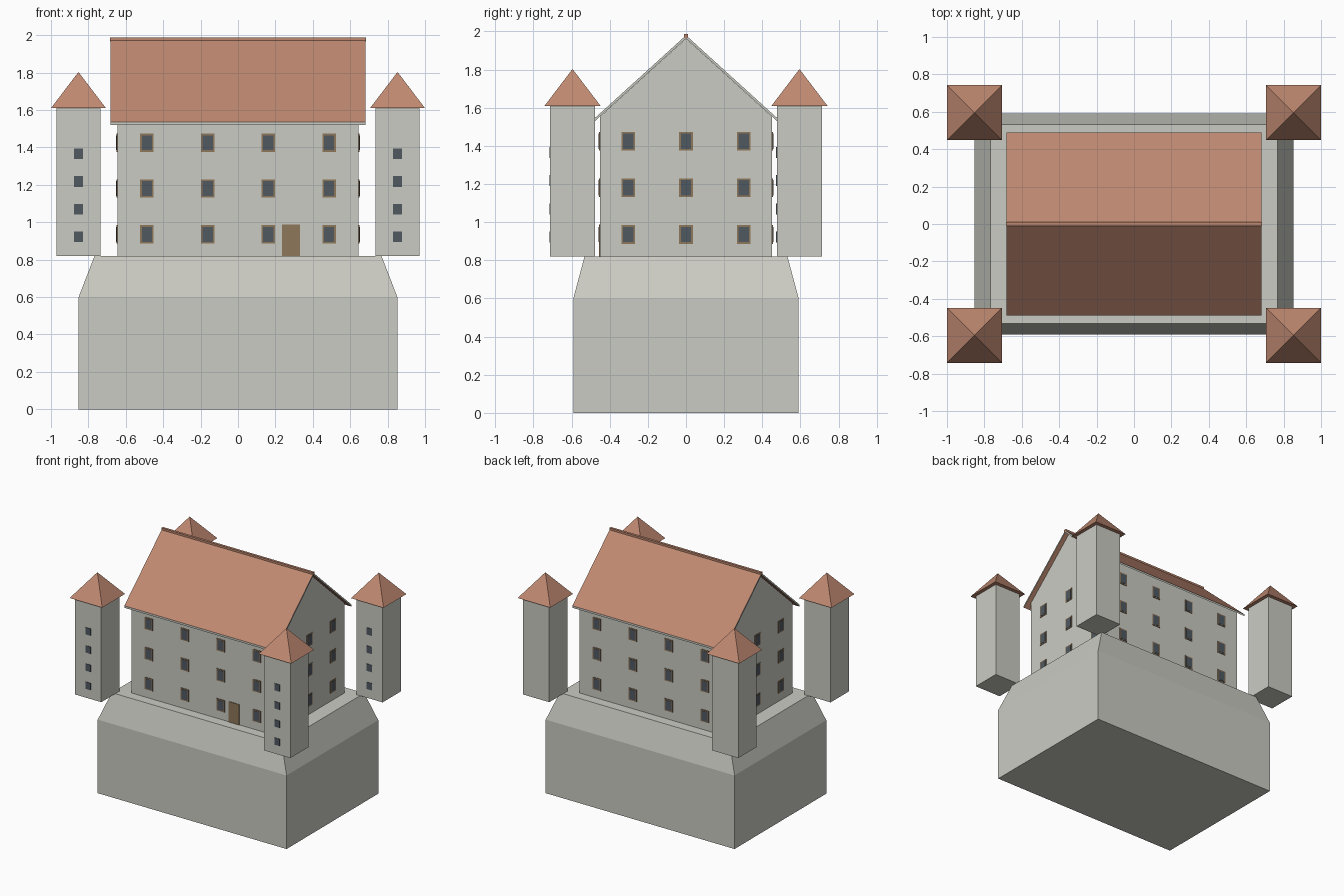
import bpy, bmesh
from mathutils import Vector

if "Cube" in bpy.data.objects:
    bpy.data.objects.remove(bpy.data.objects["Cube"])


def material(name, rgb):
    m = bpy.data.materials.new(name)
    m.diffuse_color = (*rgb, 1)
    m.use_nodes = True
    m.node_tree.nodes["Principled BSDF"].inputs["Base Color"].default_value = m.diffuse_color
    return m


STONE = material("pale stone", (0.60, 0.60, 0.55))
TILE = material("terracotta tile", (0.52, 0.25, 0.165))
WOOD = material("brown wood", (0.275, 0.185, 0.105))
GLASS = material("dark glass", (0.08, 0.10, 0.12))


def finish(name, bm, *mats):
    bmesh.ops.recalc_face_normals(bm, faces=bm.faces)
    mesh = bpy.data.meshes.new(name)
    bm.to_mesh(mesh)
    bm.free()
    for m in mats:
        mesh.materials.append(m)
    ob = bpy.data.objects.new(name, mesh)
    bpy.context.collection.objects.link(ob)
    return ob


def add_box(bm, lo, hi):
    lo, hi = Vector(lo), Vector(hi)
    geo = bmesh.ops.create_cube(bm, size=1)
    for v in geo["verts"]:
        v.co = (lo + hi) / 2 + v.co * (hi - lo)


def box(name, lo, hi, mat):
    bm = bmesh.new()
    add_box(bm, lo, hi)
    return finish(name, bm, mat)


def prism(name, profile, half_x, *mats):
    """Extrude a (y, z) profile along x."""
    bm = bmesh.new()
    face = bm.faces.new([bm.verts.new((-half_x, y, z)) for y, z in profile])
    ext = bmesh.ops.extrude_face_region(bm, geom=[face])
    moved = [g for g in ext["geom"] if isinstance(g, bmesh.types.BMVert)]
    bmesh.ops.translate(bm, verts=moved, vec=(2 * half_x, 0, 0))
    return finish(name, bm, *mats)


def add_plate(bm, axis, sign, wall, u, z, w, h, depth):
    """Thin plate lying on a wall facing sign * axis (0 = x, 1 = y)."""
    lo, hi = [0, 0, z - h / 2], [0, 0, z + h / 2]
    lo[1 - axis], hi[1 - axis] = u - w / 2, u + w / 2
    lo[axis], hi[axis] = sorted((sign * (wall - 0.004), sign * (wall + depth)))
    add_box(bm, lo, hi)


BASE_TOP = 0.82

# Rock base: straight block with a sloping shoulder
bm = bmesh.new()
rings = []
for x, y, z in ((0.852, 0.591, 0), (0.852, 0.591, 0.60), (0.767, 0.532, BASE_TOP)):
    rings.append([bm.verts.new((sx * x, sy * y, z))
                  for sx, sy in ((-1, -1), (1, -1), (1, 1), (-1, 1))])
for a, b in zip(rings, rings[1:]):
    for i in range(4):
        j = (i + 1) % 4
        bm.faces.new((a[i], a[j], b[j], b[i]))
bm.faces.new(rings[0])
bm.faces.new(rings[-1])
finish("base", bm, STONE)

# Main hall with gabled ends
HX, HY = 0.645, 0.452
SLOPE, APEX, THICK = 0.908, 1.98, 0.016
wall_apex = APEX - THICK - 0.001
eave = wall_apex - SLOPE * HY
prism("hall", [(-HY, BASE_TOP), (HY, BASE_TOP), (HY, eave),
               (0, wall_apex), (-HY, eave)], HX, STONE)

# Thin tiled roof with pale edges
RY = 0.49
edge = APEX - SLOPE * RY
roof = prism("hall_roof", [(-RY, edge), (0, APEX), (RY, edge), (RY, edge - THICK),
                           (0, APEX - THICK), (-RY, edge - THICK)], 0.683, TILE, STONE)
for p in roof.data.polygons:
    p.material_index = 1 if abs(p.normal.z) < 0.1 else 0
box("ridge_cap", (-0.685, -0.01, 1.966), (0.685, 0.01, 1.987), TILE)

# Hall windows: four columns front and back, three on each end
frames, panes = bmesh.new(), bmesh.new()
for axis, wall, columns in ((1, HY, (-0.487, -0.162, 0.162, 0.487)),
                            (0, HX, (-0.303, 0, 0.303))):
    for sign in (-1, 1):
        for u in columns:
            for z in (0.935, 1.18, 1.425):
                add_plate(frames, axis, sign, wall, u, z, 0.072, 0.098, 0.004)
                add_plate(panes, axis, sign, wall, u, z, 0.054, 0.080, 0.006)
finish("window_frames", frames, WOOD)
finish("window_panes", panes, GLASS)

# Front door
box("door", (0.234, -HY - 0.005, BASE_TOP), (0.331, -HY + 0.004, 0.987), WOOD)

# Corner towers with pyramid roofs and front-facing windows
TX, TY, TH, RH = 0.853, 0.595, 0.118, 0.147
for sx, side in ((-1, "left"), (1, "right")):
    for sy, end in ((-1, "front"), (1, "back")):
        x, y = sx * TX, sy * TY
        tag = f"{end}_{side}"
        box(f"tower_{tag}", (x - TH, y - TH, BASE_TOP), (x + TH, y + TH, 1.612), STONE)
        bm = bmesh.new()
        foot = [bm.verts.new((x + dx * RH, y + dy * RH, 1.61))
                for dx, dy in ((-1, -1), (1, -1), (1, 1), (-1, 1))]
        tip = bm.verts.new((x, y, 1.803))
        bm.faces.new(foot)
        for i in range(4):
            bm.faces.new((foot[i], foot[(i + 1) % 4], tip))
        finish(f"tower_roof_{tag}", bm, TILE)
        bm = bmesh.new()
        for z in (0.922, 1.07, 1.218, 1.366):
            add_plate(bm, 1, -1, TH - y, x, z, 0.047, 0.057, 0.004)
        finish(f"tower_windows_{tag}", bm, GLASS)
